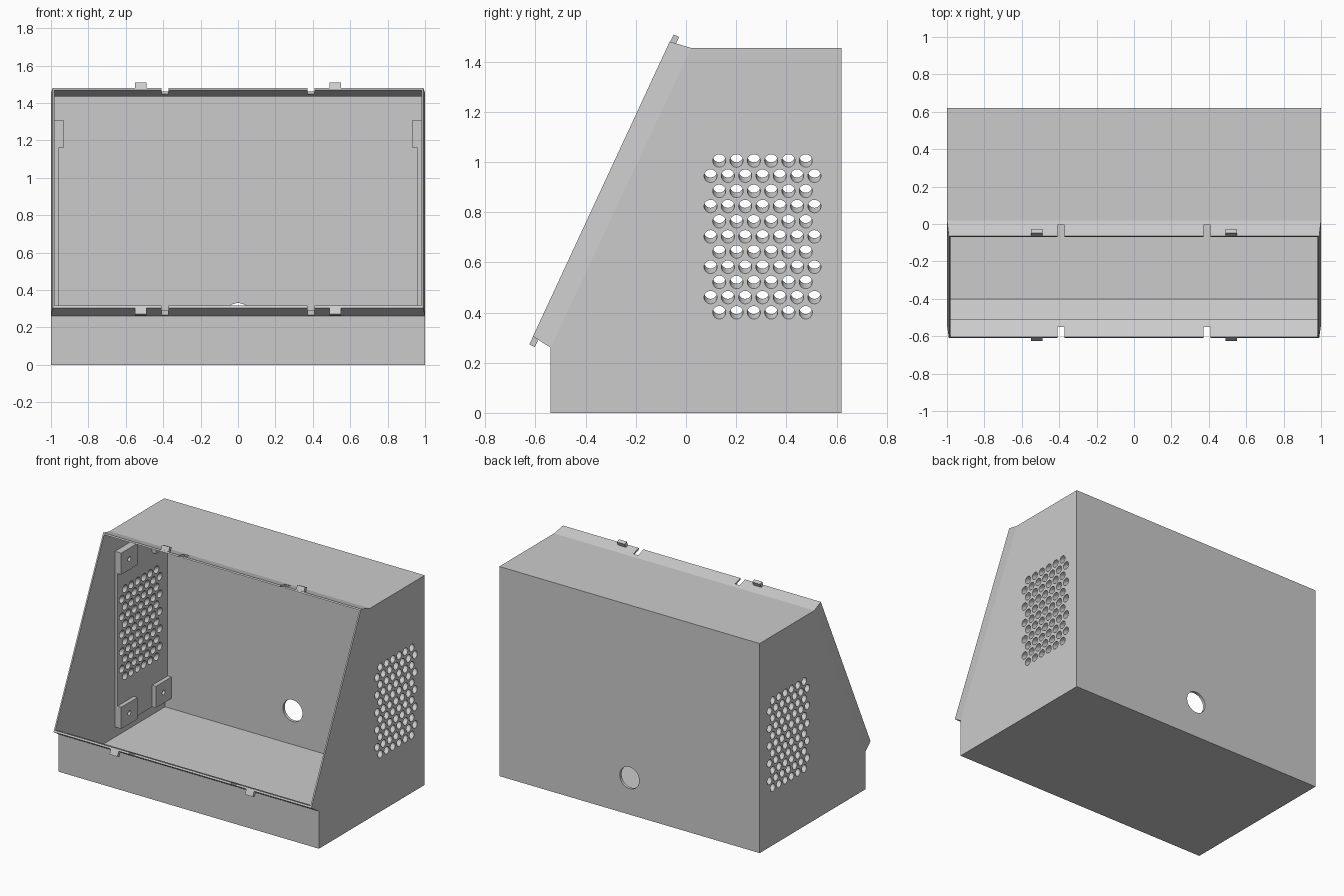
import bpy, bmesh, math
from mathutils import Matrix, Vector

if "Cube" in bpy.data.objects:
    bpy.data.objects.remove(bpy.data.objects["Cube"])

grey = bpy.data.materials.new("plain_grey")
GREY = (0.6, 0.6, 0.6, 1)
grey.diffuse_color = GREY
grey.use_nodes = True
grey.node_tree.nodes["Principled BSDF"].inputs["Base Color"].default_value = GREY


def finish(name, bm):
    bmesh.ops.recalc_face_normals(bm, faces=bm.faces)
    mesh = bpy.data.meshes.new(name)
    bm.to_mesh(mesh)
    bm.free()
    mesh.materials.append(grey)
    obj = bpy.data.objects.new(name, mesh)
    bpy.context.collection.objects.link(obj)
    return obj


def hood(name, profile, half, rim, rim_half, slant):
    """Side profile swept across x; edge slant..slant+1 is drawn out to a rim."""
    bm = bmesh.new()
    left = [bm.verts.new((half, y, z)) for y, z in profile]
    right = [bm.verts.new((-half, y, z)) for y, z in profile]
    bm.faces.new(left)
    bm.faces.new(right)
    n = len(profile)
    for i in range(n):
        j = (i + 1) % n
        if i != slant:
            bm.faces.new((left[i], left[j], right[j], right[i]))
    base = [left[slant], left[slant + 1], right[slant + 1], right[slant]]
    ends = [bm.verts.new((s * rim_half, *rim[k])) for s, k in ((1, 0), (1, 1), (-1, 1), (-1, 0))]
    for i in range(4):
        j = (i + 1) % 4
        bm.faces.new((base[i], base[j], ends[j], ends[i]))
    bm.faces.new(ends)
    return finish(name, bm)


def add_box(bm, low, high, tilt=0):
    low, high = Vector(low), Vector(high)
    m = Matrix.Translation((low + high) / 2) @ Matrix.Rotation(tilt, 4, "X")
    bmesh.ops.create_cube(bm, size=1, matrix=m @ Matrix.Diagonal((*(high - low), 1)))


def add_tube(bm, centre, radius, depth, axis, sides=24, shear=0):
    rot = Matrix.Rotation(math.pi / 2, 4, axis)
    made = bmesh.ops.create_cone(bm, cap_ends=True, segments=sides, radius1=radius,
                                 radius2=radius, depth=depth, matrix=rot)
    for v in made["verts"]:
        v.co.z += shear * v.co.x
        v.co += Vector(centre)


def cut(obj, cutter):
    mod = obj.modifiers.new("cut", "BOOLEAN")
    mod.operation = "DIFFERENCE"
    mod.solver = "EXACT"
    mod.object = cutter
    bpy.context.view_layer.objects.active = obj
    bpy.ops.object.modifier_apply(modifier=mod.name)


# Case shell with a tapered lip round the sloping screen opening
case = hood("case", [(0.62, 0), (0.62, 1.455), (0.02, 1.455), (-0.54, 0.26), (-0.54, 0)],
            1.0, [(-0.065, 1.48), (-0.61, 0.305)], 0.99, 2)
cavity = hood("cavity_cutter", [(0.6, 0.02), (0.6, 1.435), (0.03, 1.435), (-0.51, 0.27),
                                (-0.51, 0.13), (-0.4, 0.02)],
              0.98, [(-0.08, 1.474), (-0.63, 0.33)], 0.98, 2)

# Vent holes slanting up into the case, and screw holes in the brackets
BRACKET_Y = ((0.05, 0.23), (0.43, 0.6))
BRACKET_Z = ((0.09, 0.24), (1.16, 1.31))
bm = bmesh.new()
for side in (-1, 1):
    for row in range(11):
        count = 6 + row % 2
        for col in range(count):
            y = 0.305 + (col - (count - 1) / 2) * 0.069
            add_tube(bm, (side, y, 0.4 + row * 0.0605), 0.026, 0.12, "Y", shear=-0.5 * side)
    for y0, y1 in BRACKET_Y:
        for z0, z1 in BRACKET_Z:
            add_tube(bm, (side * 0.935, (y0 + y1) / 2, (z0 + z1) / 2), 0.016, 0.052, "Y")
vents = finish("vent_cutter", bm)

# Cable hole in the back and notches in the lip
bm = bmesh.new()
add_tube(bm, (0, 0.61, 0.255), 0.075, 0.1, "X", sides=48)
for x in (-0.39, 0.39):
    add_box(bm, (x - 0.018, -0.09, 1.4), (x + 0.018, -0.005, 1.5))
    add_box(bm, (x - 0.018, -0.65, 0.24), (x + 0.018, -0.55, 0.34))
openings = finish("opening_cutter", bm)

for cutter in (cavity, vents, openings):
    cut(case, cutter)

# Mounting plates and corner brackets inside both side walls
for side, label in ((-1, "right"), (1, "left")):
    bm = bmesh.new()
    xs = sorted((side * 0.96, side * 0.985))
    add_box(bm, (xs[0], 0.05, 0.09), (xs[1], 0.605, 1.31))
    plate = finish(label + "_mounting_plate", bm)
    cut(plate, vents)
    bm = bmesh.new()
    xs = sorted((side * 0.932, side * 0.965))
    for y0, y1 in BRACKET_Y:
        for z0, z1 in BRACKET_Z:
            add_box(bm, (xs[0], y0, z0), (xs[1], y1, z1))
    brackets = finish(label + "_brackets", bm)
    cut(brackets, vents)

# Snap tabs on the upper and lower lip
lean = -math.atan2(0.545, 1.175)
bm = bmesh.new()
for x in (-0.52, 0.52):
    for y, z in ((-0.046, 1.487), (-0.606, 0.284)):
        add_box(bm, (x - 0.03, y - 0.012, z - 0.018), (x + 0.03, y + 0.012, z + 0.018), lean)
finish("snap_tabs", bm)

for cutter in (cavity, vents, openings):
    bpy.data.objects.remove(cutter)
